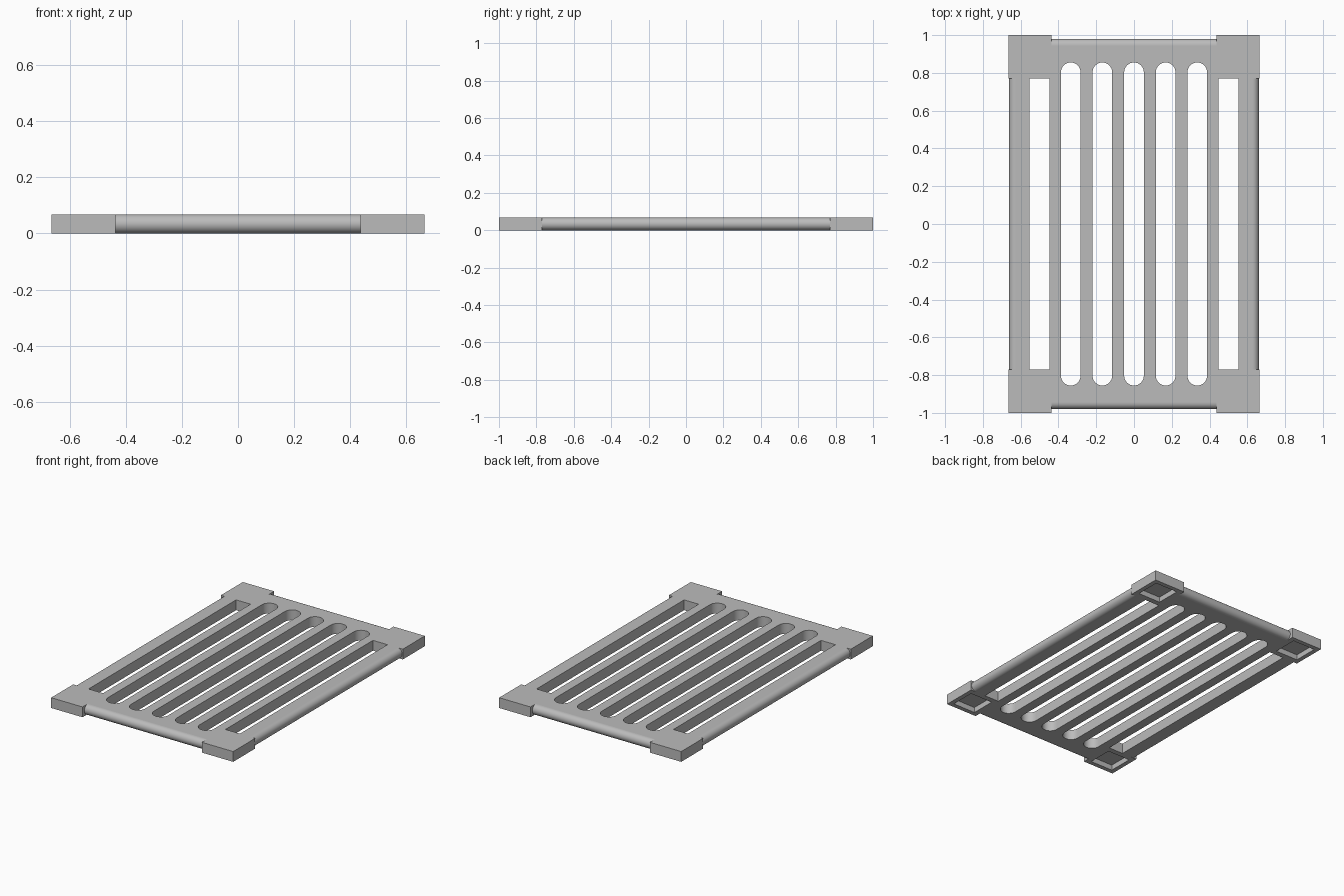
import bpy, bmesh
from math import pi, sin, cos
from mathutils import Vector

if "Cube" in bpy.data.objects:
    bpy.data.objects.remove(bpy.data.objects["Cube"], do_unlink=True)

W, L, H = 0.665, 1.0, 0.068        # half width, half length, thickness
BLOCK_X, BLOCK_Y = 0.436, 0.77     # inner limits of the corner blocks
R = H / 2                          # radius of the rounded edges
CORE_X, CORE_Y = 0.627, 0.946      # flat panel limits behind the rounded edges
STEPS = 16

grey = bpy.data.materials.new("plain_grey")
grey.use_nodes = True
colour = (0.5, 0.5, 0.5, 1)
grey.diffuse_color = colour
grey.node_tree.nodes["Principled BSDF"].inputs["Base Color"].default_value = colour


def finish(bm, name):
    bmesh.ops.recalc_face_normals(bm, faces=bm.faces)
    mesh = bpy.data.meshes.new(name)
    bm.to_mesh(mesh)
    bm.free()
    mesh.materials.append(grey)
    obj = bpy.data.objects.new(name, mesh)
    bpy.context.collection.objects.link(obj)
    return obj


def add_loop(bm, points):
    verts = [bm.verts.new((x, y, 0)) for x, y in points]
    return [bm.edges.new((verts[i - 1], verts[i])) for i in range(len(verts))]


def rectangle(cx, half_x, half_y):
    return [(cx - half_x, -half_y), (cx + half_x, -half_y),
            (cx + half_x, half_y), (cx - half_x, half_y)]


def rounded_slot(cx, r, half_y):
    arc = [(r * cos(pi * i / STEPS), r * sin(pi * i / STEPS)) for i in range(STEPS + 1)]
    top = [(cx + x, half_y - r + y) for x, y in arc]
    return top + [(cx - x, -(half_y - r) - y) for x, y in arc]


def select_only(obj):
    bpy.ops.object.select_all(action='DESELECT')
    obj.select_set(True)
    bpy.context.view_layer.objects.active = obj


# Panel outline with corner blocks, and all its through slots
quarter = [(W, BLOCK_Y), (W, L), (BLOCK_X, L)]
corner = [(CORE_X, BLOCK_Y)] + quarter + [(BLOCK_X, CORE_Y)]
outline = corner + [(-x, y) for x, y in reversed(corner)]
outline += [(-x, -y) for x, y in corner] + [(x, -y) for x, y in reversed(corner)]

bm = bmesh.new()
edges = add_loop(bm, outline)
for i in range(-2, 3):
    edges += add_loop(bm, rounded_slot(i * 0.1675, 0.052, 0.855))
for side in (-1, 1):
    edges += add_loop(bm, rectangle(side * 0.5, 0.053, 0.77))
bmesh.ops.triangle_fill(bm, edges=edges, use_beauty=True, normal=(0, 0, 1))
top = bmesh.ops.extrude_face_region(bm, geom=bm.faces[:], use_keep_orig=True)
bmesh.ops.translate(bm, vec=(0, 0, H),
                    verts=[g for g in top["geom"] if isinstance(g, bmesh.types.BMVert)])
panel = finish(bm, "slotted_panel")

# Square sockets under the corners
bm = bmesh.new()
for sx in (-1, 1):
    for sy in (-1, 1):
        cube = bmesh.ops.create_cube(bm, size=1)["verts"]
        bmesh.ops.scale(bm, vec=(0.165, 0.165, 0.07), verts=cube)
        bmesh.ops.translate(bm, vec=(sx * (W - 0.112), sy * (L - 0.112), 0), verts=cube)
cutter = finish(bm, "socket_cutter")
cutter.hide_render = True
cut = panel.modifiers.new("sockets", 'BOOLEAN')
cut.operation = 'DIFFERENCE'
cut.solver = 'EXACT'
cut.object = cutter
select_only(panel)
bpy.ops.object.modifier_apply(modifier=cut.name)
bpy.data.objects.remove(cutter, do_unlink=True)


# Half-round edges between the corner blocks
def half_round(name, offset, half_length, turn):
    bm = bmesh.new()
    angles = [pi * i / STEPS - pi / 2 for i in range(STEPS + 1)]
    verts = [bm.verts.new((offset + R * cos(a), -half_length, R + R * sin(a))) for a in angles]
    face = bm.faces.new(verts)
    end = bmesh.ops.extrude_face_region(bm, geom=[face], use_keep_orig=True)
    bmesh.ops.translate(bm, vec=Vector((0, 2 * half_length, 0)),
                        verts=[g for g in end["geom"] if isinstance(g, bmesh.types.BMVert)])
    obj = finish(bm, name)
    obj.rotation_euler.z = turn
    return obj


parts = [panel,
         half_round("left_edge", CORE_X, BLOCK_Y, 0),
         half_round("back_edge", CORE_Y, BLOCK_X, pi / 2),
         half_round("right_edge", CORE_X, BLOCK_Y, pi),
         half_round("front_edge", CORE_Y, BLOCK_X, -pi / 2)]
for part in parts:
    select_only(part)
    bpy.ops.object.shade_smooth_by_angle(angle=pi / 6)
